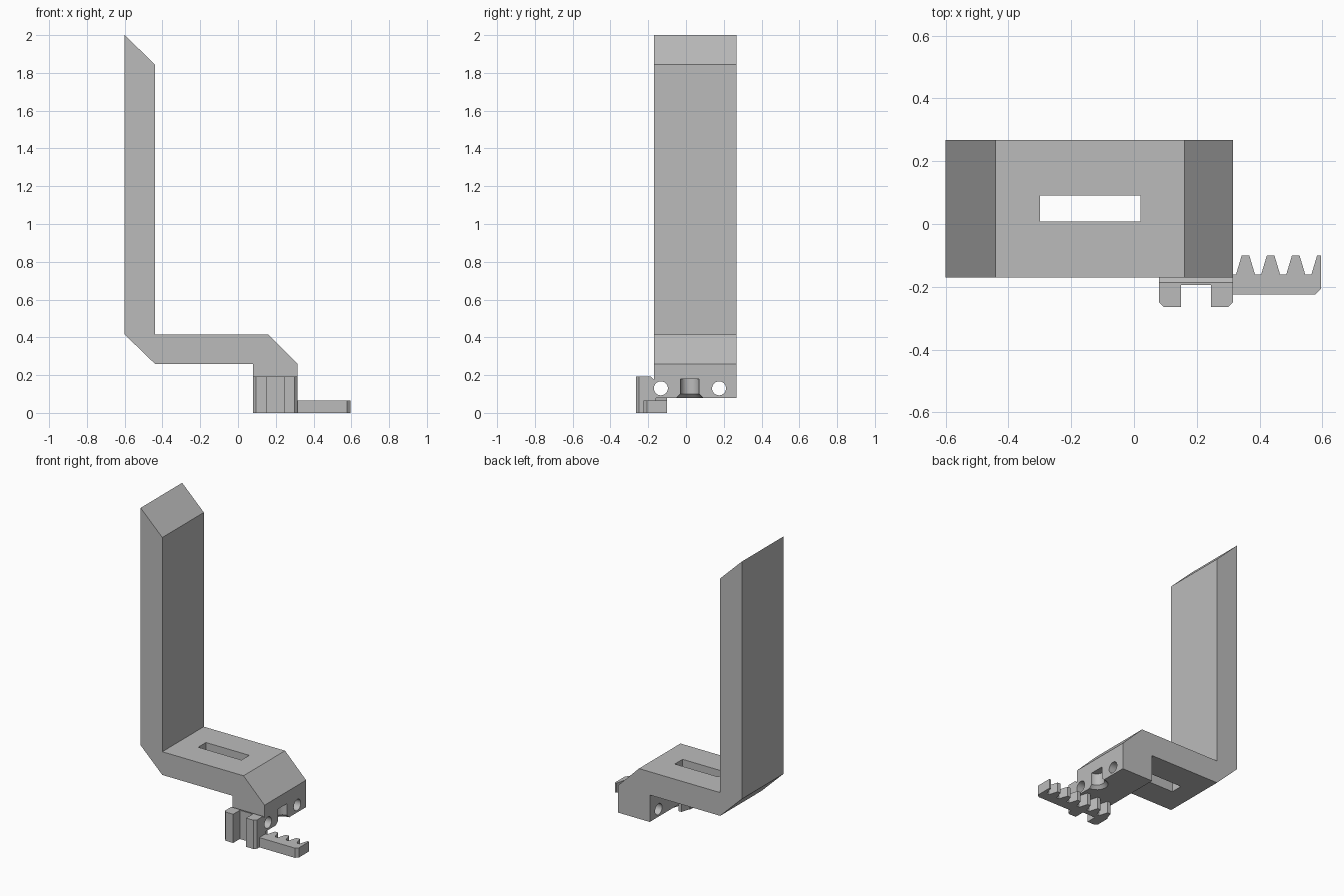
import bpy
import bmesh
from math import radians
from mathutils import Matrix, Vector

if "Cube" in bpy.data.objects:
    bpy.data.objects.remove(bpy.data.objects["Cube"])

grey = bpy.data.materials.new("plain grey")
grey.use_nodes = True
colour = (0.5, 0.5, 0.5, 1)
grey.diffuse_color = colour
grey.node_tree.nodes["Principled BSDF"].inputs["Base Color"].default_value = colour


def finish(name, bm):
    bmesh.ops.recalc_face_normals(bm, faces=bm.faces)
    mesh = bpy.data.meshes.new(name)
    bm.to_mesh(mesh)
    bm.free()
    mesh.materials.append(grey)
    obj = bpy.data.objects.new(name, mesh)
    bpy.context.collection.objects.link(obj)
    return obj


def prism(name, points, start, end, axis):
    """Extrude a 2D outline along x (y, z), y (x, z) or z (x, y)."""
    place = {"x": lambda a, b: (start, a, b),
             "y": lambda a, b: (a, start, b),
             "z": lambda a, b: (a, b, start)}[axis]
    bm = bmesh.new()
    face = bm.faces.new([bm.verts.new(place(a, b)) for a, b in points])
    moved = bmesh.ops.extrude_face_region(bm, geom=[face])["geom"]
    step = Vector([end - start if axis == k else 0 for k in "xyz"])
    bmesh.ops.translate(bm, vec=step, verts=[v for v in moved if isinstance(v, bmesh.types.BMVert)])
    return finish(name, bm)


def rect(a0, a1, b0, b1):
    return [(a0, b0), (a1, b0), (a1, b1), (a0, b1)]


def cone(name, r1, r2, depth, centre, rotation=Matrix()):
    bm = bmesh.new()
    bmesh.ops.create_cone(bm, cap_ends=True, segments=32, radius1=r1, radius2=r2,
                          depth=depth, matrix=Matrix.Translation(centre) @ rotation)
    return finish(name, bm)


def cut(obj, cutter):
    mod = obj.modifiers.new(cutter.name, "BOOLEAN")
    mod.operation = "DIFFERENCE"
    mod.solver = "EXACT"
    mod.object = cutter
    cutter.hide_render = True
    bpy.context.view_layer.objects.active = obj
    bpy.ops.object.modifier_apply(modifier=mod.name)
    bpy.data.objects.remove(cutter)


# Bent arm with its hanging foot block
arm = prism("bent_arm", [(-0.6, 2), (-0.6, 0.415), (-0.44, 0.26), (0.08, 0.26), (0.08, 0.08),
                         (0.315, 0.08), (0.315, 0.26), (0.16, 0.415), (-0.44, 0.415),
                         (-0.44, 1.845)], -0.17, 0.268, "y")

# Slot through the shelf
cut(arm, prism("slot_cutter", rect(-0.3, 0.02, 0.008, 0.09), 0.2, 0.5, "z"))

# Two cross holes through the foot
for y in (-0.133, 0.175):
    cut(arm, cone("hole_cutter", 0.037, 0.037, 0.4, (0.2, y, 0.13), Matrix.Rotation(radians(90), 4, "Y")))

# Countersunk half hole in the edge of the foot
cut(arm, cone("bore_cutter", 0.049, 0.049, 0.12, (0.315, 0.02, 0.12)))
cut(arm, cone("sink_cutter", 0.08, 0.045, 0.035, (0.315, 0.02, 0.0875)))

# Front clip with a vertical groove and a sloped rear top edge
clip = prism("front_clip", [(0.08, -0.169), (0.08, -0.25), (0.095, -0.265), (0.15, -0.265),
                            (0.15, -0.195), (0.245, -0.195), (0.245, -0.265), (0.3, -0.265),
                            (0.315, -0.25), (0.315, -0.169)], 0, 0.192, "z")
cut(clip, prism("slope_cutter", [(-0.187, 0.193), (-0.16, 0.193), (-0.16, 0.166)], 0, 0.4, "x"))


# Toothed rack, in a low outer length and a taller length joining the foot
def rack(name, x0, x1, front, peaks, height, corner):
    root, tip = -0.16, -0.1
    outline = [(x0, front), (x1 - corner, front)]
    if corner:
        outline.append((x1, front + corner))
    back = []
    for p in peaks:
        back += [(p - 0.03, root), (p - 0.012, tip), (p + 0.012, tip), (p + 0.03, root)]
    back = [q for q in back if x0 < q[0] < x1]
    outline.append((x1, back[-1][1]))
    outline += back[::-1]
    outline.append((x0, root))
    return prism(name, outline, 0, height, "z")


rack("outer_rack", 0.31, 0.595, -0.225, [0.355 + 0.08 * i for i in range(4)], 0.065, 0.018)
rack("inner_rack", 0.08, 0.315, -0.19, [0.115 + 0.08 * i for i in range(3)], 0.081, 0)

# Smooth the round holes, keep edges sharp
bpy.ops.object.select_all(action="DESELECT")
arm.select_set(True)
bpy.context.view_layer.objects.active = arm
bpy.ops.object.shade_smooth_by_angle(angle=radians(25))
